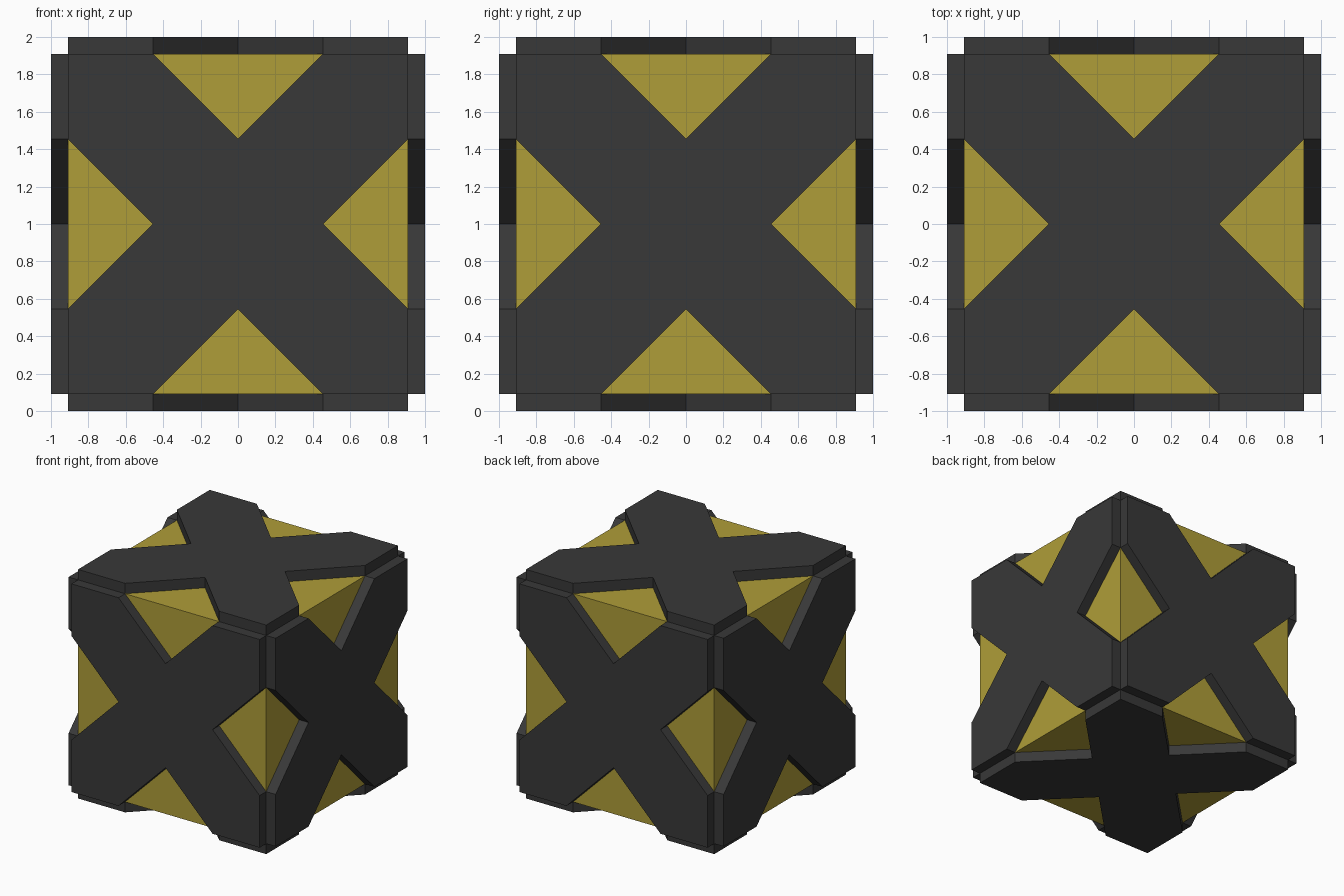
import bpy, bmesh
from math import pi
from mathutils import Matrix, Vector

if "Cube" in bpy.data.objects:
    bpy.data.objects.remove(bpy.data.objects["Cube"])

CORE = 0.909          # half size of the inner cube
NOTCH = CORE / 2      # half width and depth of the triangular notches
OUTER = 1.0           # half size over the plates
CENTRE = Matrix.Translation((0, 0, 1))


def material(name, colour):
    mat = bpy.data.materials.new(name)
    mat.diffuse_color = (*colour, 1)
    mat.use_nodes = True
    mat.node_tree.nodes["Principled BSDF"].inputs["Base Color"].default_value = mat.diffuse_color
    return mat


def add_object(name, bm, mat):
    bmesh.ops.recalc_face_normals(bm, faces=bm.faces)
    mesh = bpy.data.meshes.new(name)
    bm.to_mesh(mesh)
    bm.free()
    mesh.materials.append(mat)
    obj = bpy.data.objects.new(name, mesh)
    bpy.context.collection.objects.link(obj)
    return obj


yellow = material("yellow", (0.43, 0.34, 0.04))
dark = material("dark_grey", (0.04, 0.04, 0.04))

# Inner yellow cube, visible through the notches
bm = bmesh.new()
bmesh.ops.create_cube(bm, size=2 * CORE, matrix=CENTRE)
add_object("core", bm, yellow)

# One side of the cross-shaped plate outline, turned four times
side = [(CORE, -CORE), (CORE, -NOTCH), (NOTCH, 0), (CORE, NOTCH)]
outline = [Matrix.Rotation(i * pi / 2, 3, 'Z') @ Vector((x, y, CORE))
           for i in range(4) for x, y in side]


def add_plate(name, turn):
    bm = bmesh.new()
    face = bm.faces.new([bm.verts.new(p) for p in outline])
    ext = bmesh.ops.extrude_face_region(bm, geom=[face], use_keep_orig=True)
    top = [v for v in ext["geom"] if isinstance(v, bmesh.types.BMVert)]
    bmesh.ops.translate(bm, verts=top, vec=(0, 0, OUTER - CORE))
    bmesh.ops.transform(bm, matrix=CENTRE @ turn, verts=bm.verts)
    add_object(name, bm, dark)


# Six cross-shaped plates, one on each cube face
for name, angle, axis in [("top_plate", 0, 'X'), ("bottom_plate", pi, 'X'),
                          ("front_plate", pi / 2, 'X'), ("back_plate", -pi / 2, 'X'),
                          ("right_plate", pi / 2, 'Y'), ("left_plate", -pi / 2, 'Y')]:
    add_plate(name, Matrix.Rotation(angle, 4, axis))
